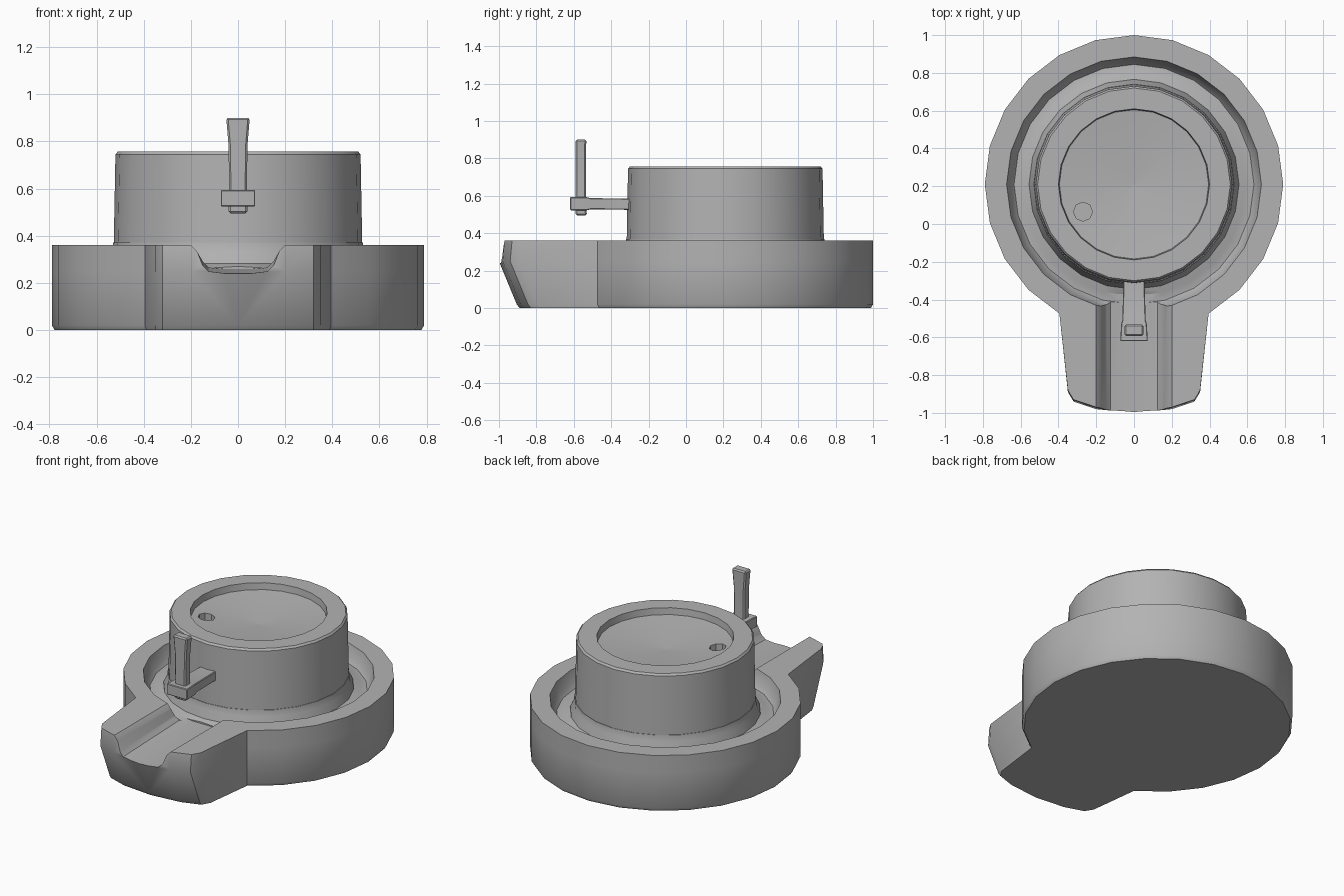
import bpy, bmesh, math
from mathutils import Vector

if "Cube" in bpy.data.objects:
    bpy.data.objects.remove(bpy.data.objects["Cube"])

CY = 0.21      # centre of the round stones
SIDES = 24

stone = bpy.data.materials.new("stone grey")
stone.use_nodes = True
GREY = (0.45, 0.45, 0.45, 1)
stone.diffuse_color = GREY
stone.node_tree.nodes["Principled BSDF"].inputs["Base Color"].default_value = GREY


def loft(name, loops):
    """Skin a stack of equal-length loops and cap both ends."""
    bm = bmesh.new()
    rows = [[bm.verts.new(p) for p in loop] for loop in loops]
    n = len(rows[0])
    for a, b in zip(rows, rows[1:]):
        for i in range(n):
            j = (i + 1) % n
            bm.faces.new((a[i], a[j], b[j], b[i]))
    bm.faces.new(rows[0][::-1])
    bm.faces.new(rows[-1])
    bmesh.ops.recalc_face_normals(bm, faces=bm.faces)
    mesh = bpy.data.meshes.new(name)
    bm.to_mesh(mesh)
    bm.free()
    mesh.materials.append(stone)
    obj = bpy.data.objects.new(name, mesh)
    bpy.context.collection.objects.link(obj)
    return obj


def ring(r, z, x=0, y=CY, sides=SIDES):
    steps = [2 * math.pi * i / sides for i in range(sides)]
    return [(x + r * math.sin(a), y + r * math.cos(a), z) for a in steps]


def turned(name, profile, **kw):
    return loft(name, [ring(r, z, **kw) for r, z in profile])


def rect(w, y0, y1, z):
    return [(-w, y0, z), (w, y0, z), (w, y1, z), (-w, y1, z)]


def cut(obj, cutter):
    mod = obj.modifiers.new("cut", "BOOLEAN")
    mod.operation = "DIFFERENCE"
    mod.solver = "EXACT"
    mod.object = cutter
    bpy.context.view_layer.objects.active = obj
    bpy.ops.object.modifier_apply(modifier=mod.name)
    bpy.data.objects.remove(cutter)


def finish(obj, angle=30, bevel=0):
    bpy.ops.object.select_all(action="DESELECT")
    obj.select_set(True)
    bpy.context.view_layer.objects.active = obj
    if bevel:
        mod = obj.modifiers.new("soft edges", "BEVEL")
        mod.width = bevel
        mod.segments = 1
        bpy.ops.object.modifier_apply(modifier=mod.name)
    bpy.ops.object.shade_smooth_by_angle(angle=math.radians(angle))


# Base tray: round body running into a front spout with an undercut lip
def tray_outline(z, inset, shift):
    half = [(0, -1.0), (0.2, -0.98), (0.32, -0.94), (0.35, -0.89)]
    right = [(x, y + shift) for x, y in half]
    body = []
    for k in range(2, 23):
        a = math.radians(15 * k)
        r = 0.79 - inset
        body.append((r * math.sin(a), CY - r * math.cos(a)))
    left = [(-x, y) for x, y in reversed(right[1:])]
    return [(x, y, z) for x, y in right + body + left]


tray = loft("base_tray", [tray_outline(0, 0.012, 0.11),
                          tray_outline(0.02, 0, 0.095),
                          tray_outline(0.25, 0, 0),
                          tray_outline(0.36, 0, 0.01)])

# Round collecting groove
cut(tray, turned("groove_cutter", [(0.54, 0.29), (0.59, 0.265), (0.635, 0.26),
                                   (0.655, 0.285), (0.675, 0.362), (0.675, 0.5)]))


# Pouring channel through the spout
def channel_section(y, drop):
    half = [(0.06, 0.237), (0.125, 0.245), (0.15, 0.27), (0.175, 0.335),
            (0.205, 0.365), (0.205, 0.5)]
    pts = [(-x, z) for x, z in reversed(half)] + half
    return [(x, y, z + (drop if z < 0.3 else 0)) for x, z in pts]


cut(tray, loft("channel_cutter", [channel_section(-1.1, 0),
                                  channel_section(-0.37, 0.022)]))
finish(tray, 32)

# Fixed lower stone, slightly flared at the foot
finish(turned("lower_stone", [(0.56, 0.25), (0.555, 0.29), (0.535, 0.33),
                              (0.53, 0.37)]), 35)

# Turning upper stone with a dished top
upper = turned("upper_stone", [(0.527, 0.37), (0.52, 0.745), (0.51, 0.757),
                               (0.4, 0.757), (0.395, 0.715), (0.01, 0.675)])
cut(upper, turned("feed_hole_cutter", [(0.05, 0.5), (0.05, 0.9)],
                  x=-0.27, y=0.065, sides=8))
finish(upper, 35)

# Handle: flat arm widening outward, with an upright tapered peg
arm_sections = [(-0.62, 0.073, 0.523, 0.593), (-0.53, 0.068, 0.523, 0.593),
                (-0.51, 0.062, 0.528, 0.588), (-0.28, 0.055, 0.525, 0.585)]
arm = loft("handle_arm", [[(-w, y, a), (w, y, a), (w, y, b), (-w, y, b)]
                          for y, w, a, b in arm_sections])
finish(arm, 30, 0.004)

peg = loft("handle_peg", [rect(0.04, -0.59, -0.53, 0.495),
                          rect(0.038, -0.59, -0.535, 0.6),
                          rect(0.04, -0.59, -0.535, 0.78),
                          rect(0.05, -0.592, -0.533, 0.9)])
finish(peg, 30, 0.008)
